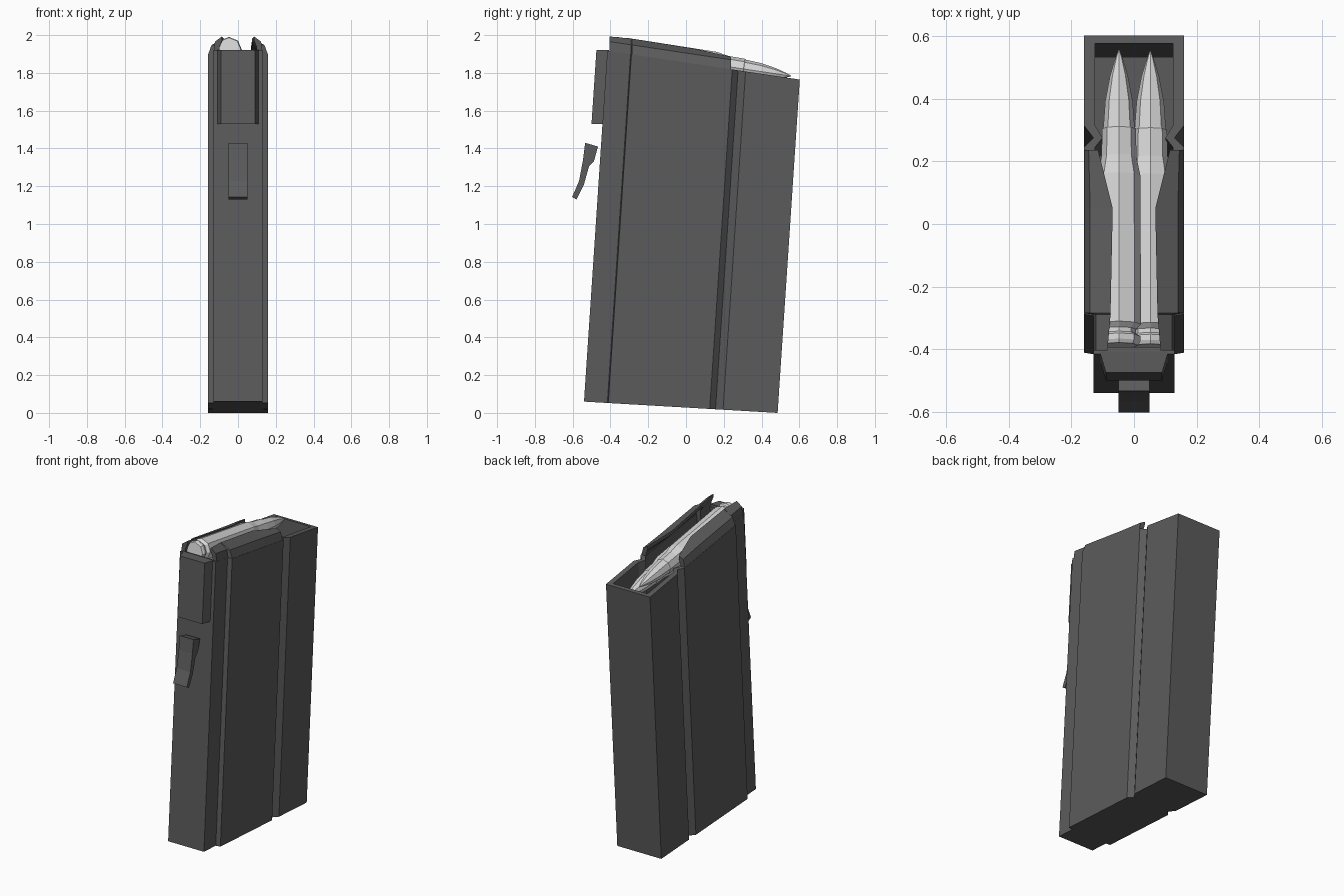
import bpy, bmesh, math
from mathutils import Vector

cube = bpy.data.objects.get("Cube")
if cube:
    bpy.data.objects.remove(cube, do_unlink=True)

LEAN = 0.0665   # backward lean of the whole magazine
DROP = 0.15     # downward slope of the mouth and rounds toward the back


def material(name, rgb):
    mat = bpy.data.materials.new(name)
    mat.use_nodes = True
    mat.diffuse_color = (*rgb, 1)
    mat.node_tree.nodes["Principled BSDF"].inputs["Base Color"].default_value = (*rgb, 1)
    return mat


steel = material("dark grey steel", (0.105, 0.105, 0.105))
pale = material("pale metal", (0.68, 0.68, 0.68))


def loft(name, rings, mat):
    """Skin a list of closed rings and cap both ends."""
    bm = bmesh.new()
    rows = [[bm.verts.new(p) for p in ring] for ring in rings]
    n = len(rows[0])
    for a, b in zip(rows, rows[1:]):
        for i in range(n):
            j = (i + 1) % n
            bm.faces.new((a[i], a[j], b[j], b[i]))
    bm.faces.new(rows[0][::-1])
    bm.faces.new(rows[-1])
    bmesh.ops.recalc_face_normals(bm, faces=bm.faces)
    mesh = bpy.data.meshes.new(name)
    bm.to_mesh(mesh)
    bm.free()
    mesh.materials.append(mat)
    obj = bpy.data.objects.new(name, mesh)
    bpy.context.collection.objects.link(obj)
    return obj


def lean(x, u, z):
    return Vector((x, u + LEAN * z, z))


def rim(y):
    return 1.765 + DROP * (0.6 - y)


def floor_z(u):
    return 0.058 * (0.485 - u)


def mouth_z(u):
    return (1.855 - DROP * u) / (1 + DROP * LEAN)


# Hollow body: stepped front, vertical V groove on each side
outer = [(0.13, -0.544), (0.13, -0.42), (0.16, -0.415), (0.16, 0.124),
         (0.13, 0.155), (0.16, 0.195), (0.16, 0.485)]
inner = [(0.10, -0.52), (0.10, -0.42), (0.125, -0.415), (0.125, 0.124),
         (0.10, 0.155), (0.125, 0.195), (0.125, 0.46)]


def mirrored(half):
    return half + [(-x, u) for x, u in reversed(half)]


loft("magazine_body", [
    [lean(x, u, floor_z(u)) for x, u in mirrored(outer)],
    [lean(x, u, mouth_z(u)) for x, u in mirrored(outer)],
    [lean(x, u, mouth_z(u)) for x, u in mirrored(inner)],
    [lean(x, u, 1.08) for x, u in mirrored(inner)],
], steel)

# Feed lips: folded sheet sections (y, outer x, fold x, edge x, edge height)
sections = [(-0.405, 0.13, 0.122, 0.085, 0.077),
            (-0.29, 0.13, 0.122, 0.075, 0.083),
            (-0.285, 0.16, 0.14, 0.075, 0.083),
            (0.05, 0.16, 0.14, 0.068, 0.08),
            (0.237, 0.16, 0.145, 0.115, 0.066)]
for side, label in ((1, "left"), (-1, "right")):
    rings = []
    for y, xo, xm, xe, h in sections:
        z = rim(y)
        pts = [(xo, -0.005), (xm, 0.05), (xe, h), (xe, h - 0.022),
               (xm - 0.025, 0.025), (xo - 0.03, -0.005)]
        rings.append([(side * x, y, z + dz) for x, dz in pts])
    loft(label + "_feed_lip", rings, steel)

# Front stop block with tapered sides
plan = [(0.11, -0.535), (0.09, -0.602)]
loft("front_block", [[lean(x, u, z) for x, u in mirrored(plan)]
                     for z in (1.53, 1.92)], steel)

# Curved catch in front of the body
catch = [(-0.534, 1.43), (-0.466, 1.41), (-0.487, 1.333), (-0.513, 1.307),
         (-0.54, 1.21), (-0.58, 1.13), (-0.603, 1.143), (-0.566, 1.228),
         (-0.545, 1.34)]
loft("front_catch", [[(x, y, z) for y, z in catch] for x in (-0.05, 0.05)], steel)

# Rounds: rim, groove, case, shoulder, neck and pointed tip (distance, radius)
profile = [(0, 0.03), (0, 0.062), (0.012, 0.068), (0.03, 0.068), (0.038, 0.055),
           (0.052, 0.055), (0.068, 0.071), (0.55, 0.068), (0.61, 0.056),
           (0.70, 0.054), (0.705, 0.05), (0.79, 0.044), (0.87, 0.029),
           (0.925, 0.013), (0.955, 0.002)]
axis = Vector((0, 1, -DROP)).normalized()
up = Vector((0, DROP, 1)).normalized()
right = Vector((1, 0, 0))
SIDES = 8


def round_part(name, base):
    rings = []
    for s, r in profile:
        centre = Vector(base) + axis * s
        rings.append([centre + r * (up * math.cos(a) + right * math.sin(a))
                      for a in (2 * math.pi * k / SIDES for k in range(SIDES))])
    loft(name, rings, pale)


round_part("upper_round", (-0.048, -0.388, 1.925))
round_part("lower_round", (0.052, -0.392, 1.825))
